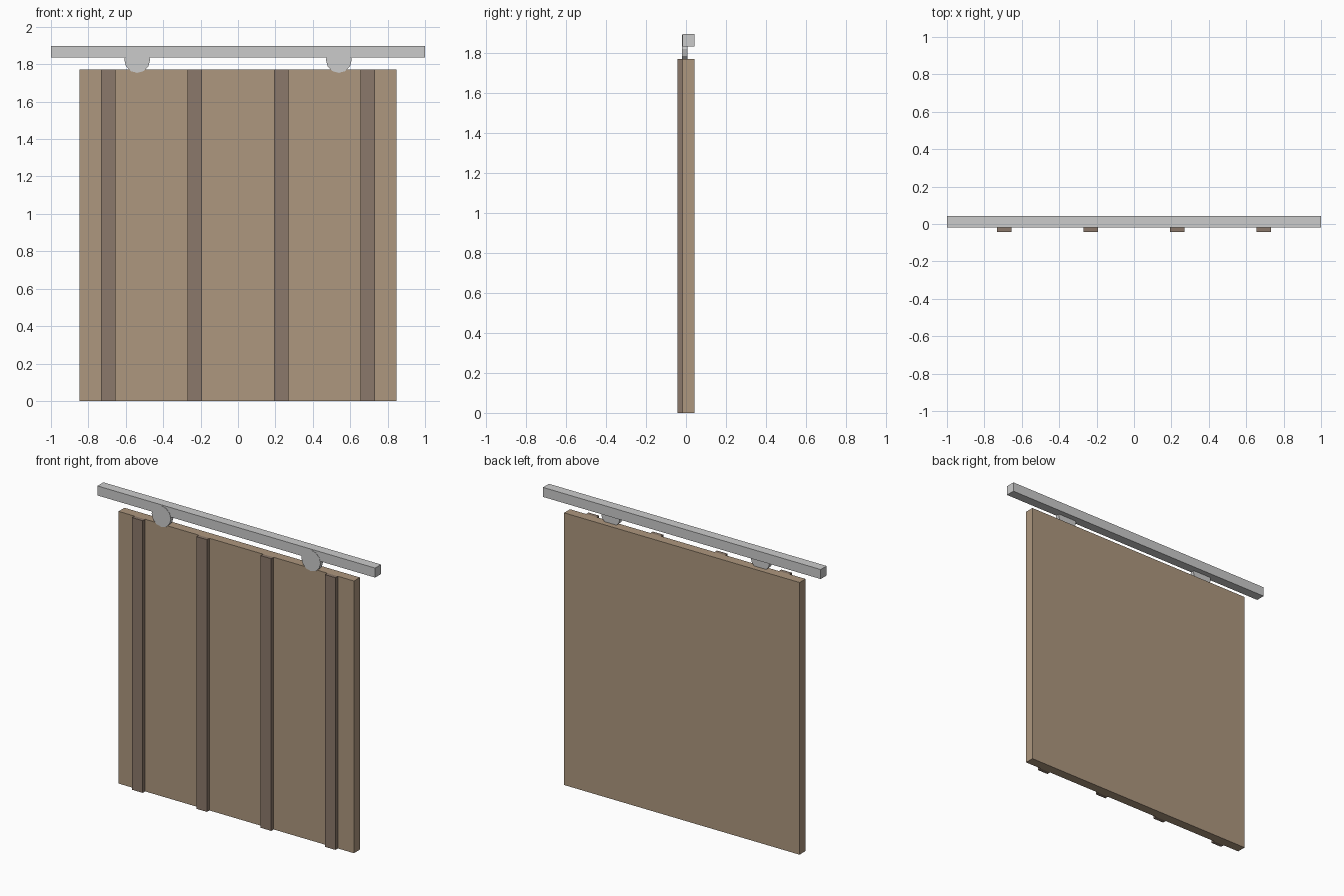
import bpy, math

if "Cube" in bpy.data.objects:
    bpy.data.objects.remove(bpy.data.objects["Cube"])


def material(name, color):
    m = bpy.data.materials.new(name)
    m.diffuse_color = (*color, 1)
    m.use_nodes = True
    m.node_tree.nodes["Principled BSDF"].inputs["Base Color"].default_value = m.diffuse_color
    return m


def box(name, x, y, z, mat=None):
    """Box from (min, max) ranges on each axis."""
    mid = [(a + b) / 2 for a, b in (x, y, z)]
    bpy.ops.mesh.primitive_cube_add(size=1, location=mid)
    ob = bpy.context.object
    ob.name = name
    ob.scale = [b - a for a, b in (x, y, z)]
    bpy.ops.object.transform_apply(location=False, rotation=False, scale=True)
    if mat:
        ob.data.materials.append(mat)
    return ob


wood = material("wood", (0.42, 0.31, 0.21))
dark_wood = material("dark_wood", (0.26, 0.19, 0.145))

# Door panel
box("door_panel", (-0.848, 0.848), (-0.018, 0.043), (0, 1.772), wood)

# Four evenly spaced vertical battens on the front
for i in range(4):
    cx = (i - 1.5) * 0.4627
    box(f"batten_{i + 1}", (cx - 0.038, cx + 0.038), (-0.043, -0.018), (0, 1.772), dark_wood)

# Overhead rail
box("rail", (-1, 1), (-0.018, 0.043), (1.835, 1.897))

# Two roller wheels between rail and panel
for side, sx in (("left", -1), ("right", 1)):
    bpy.ops.mesh.primitive_cylinder_add(
        vertices=12, radius=0.069, depth=0.027,
        location=(sx * 0.539, -0.0065, 1.823), rotation=(math.pi / 2, 0, 0))
    bpy.context.object.name = f"roller_{side}"
